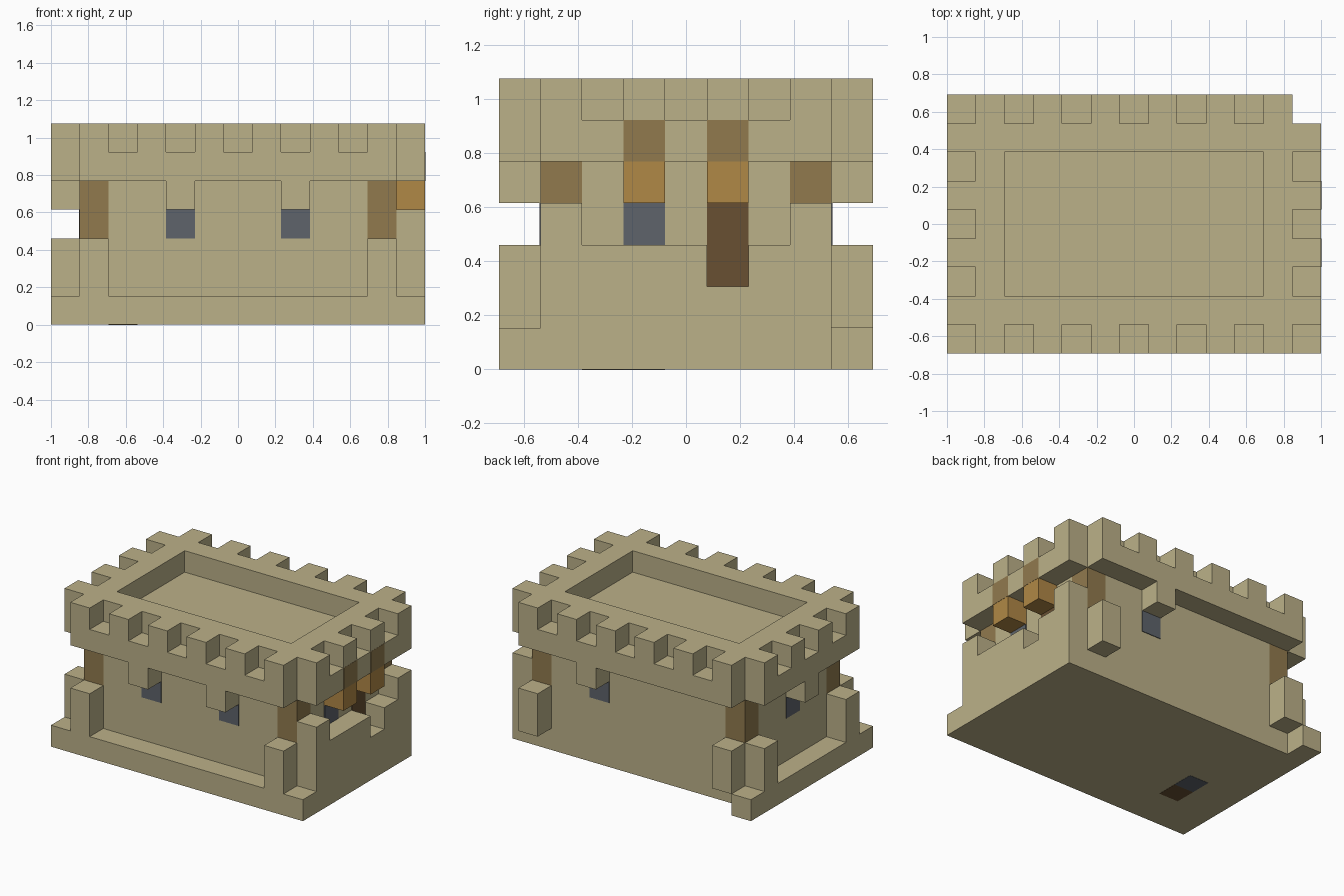
import bpy
import bmesh
from mathutils import Vector

cube = bpy.data.objects.get("Cube")
if cube:
    bpy.data.objects.remove(cube)

# The fort is laid out on a block grid: 13 wide, 9 deep, 7 high
W, D = 13, 9
U = 2 / W
T = 0.03  # plate thickness in blocks


def material(name, rgb):
    m = bpy.data.materials.new(name)
    m.use_nodes = True
    m.diffuse_color = (*rgb, 1)
    m.node_tree.nodes["Principled BSDF"].inputs["Base Color"].default_value = (*rgb, 1)
    return m


stone = material("sandstone", (0.50, 0.44, 0.25))
wood = material("wood", (0.283, 0.195, 0.076))
amber = material("light wood", (0.434, 0.246, 0.061))
dark = material("dark wood", (0.138, 0.08, 0.032))
slate = material("blue grey", (0.112, 0.127, 0.147))


def place(p):
    return Vector(((p[0] - W / 2) * U, (p[1] - D / 2) * U, p[2] * U))


def finish(name, bm, mat):
    bmesh.ops.recalc_face_normals(bm, faces=bm.faces)
    mesh = bpy.data.meshes.new(name)
    bm.to_mesh(mesh)
    bm.free()
    mesh.materials.append(mat)
    obj = bpy.data.objects.new(name, mesh)
    bpy.context.collection.objects.link(obj)
    return obj


def boxes(name, mat, spans):
    """One object from boxes, each given by its low and high grid corners."""
    bm = bmesh.new()
    for lo, hi in spans:
        a, b = place(lo), place(hi)
        for v in bmesh.ops.create_cube(bm, size=1)["verts"]:
            v.co = Vector([(p + q) / 2 + c * (q - p) for p, q, c in zip(a, b, v.co)])
    return finish(name, bm, mat)


def block(x, y, z, h=1):
    return (x, y, z), (x + 1, y + 1, z + h)


def prism(name, mat, outline, start, end):
    """Extrude a closed outline of grid points from start to end."""
    bm = bmesh.new()
    base = Vector(start)
    face = bm.faces.new([bm.verts.new(place(base + Vector(p))) for p in outline])
    new = bmesh.ops.extrude_face_region(bm, geom=[face])["geom"]
    move = place(end) - place(start)
    for v in new:
        if isinstance(v, bmesh.types.BMVert):
            v.co += move
    return finish(name, bm, mat)


def plus(x0, y0, x1, y1):
    """Rectangle outline with a one-block notch at every corner."""
    return [(x0 + 1, y0, 0), (x1 - 1, y0, 0), (x1 - 1, y0 + 1, 0), (x1, y0 + 1, 0),
            (x1, y1 - 1, 0), (x1 - 1, y1 - 1, 0), (x1 - 1, y1, 0), (x0 + 1, y1, 0),
            (x0 + 1, y1 - 1, 0), (x0, y1 - 1, 0), (x0, y0 + 1, 0), (x0 + 1, y0 + 1, 0)]


# Plinth along the front and one side, with the main walls behind it
prism("plinth", stone,
      [(0, 0, 0), (13, 0, 0), (13, 1, 0), (1, 1, 0), (1, 9, 0), (0, 9, 0)],
      (0, 0, 0), (0, 0, 1))
boxes("lower_walls", stone, [((1, 1, 0), (12, 8, 3))])
prism("upper_walls", stone, plus(1, 1, 12, 8), (0, 0, 3), (0, 0, 5))

# Outer wall on the door side, with a raised end each way and a door gap
prism("door_side_wall", stone,
      [(0, 1, 0), (0, 8, 0), (0, 8, 4), (0, 7, 4), (0, 7, 3), (0, 6, 3),
       (0, 6, 2), (0, 5, 2), (0, 5, 3), (0, 2, 3), (0, 2, 4), (0, 1, 4)],
      (12, 0, 0), (13, 0, 0))

# Buttresses beside the corners
boxes("buttresses", stone,
      [block(x, y, 1, 2) for x, y in ((1, 0), (11, 0), (1, 8), (11, 8), (0, 1), (0, 7))])

# Timber posts in the upper wall corners
boxes("corner_posts", wood, [block(x, y, 3, 2) for x in (1, 11) for y in (1, 7)])

# Overhanging roof, its rim around the sunken deck, and the battlements
prism("roof", stone, plus(0, 0, W, D), (0, 0, 5), (0, 0, 6))
boxes("roof_rim", stone, [((1, 1, 6), (12, 2, 7)), ((1, 7, 6), (12, 8, 7)),
                          ((1, 2, 6), (2, 7, 7)), ((11, 2, 6), (12, 7, 7))])
boxes("battlements", stone,
      [block(x, y, 6) for x in range(1, W, 2) for y in (0, D - 1)]
      + [block(x, y, 6) for y in range(1, D, 2) for x in (0, W - 1)])

# Brackets under the overhang
boxes("stone_brackets", stone,
      [block(x, y, 4) for x, y in ((4, 0), (8, 0), (8, 8), (0, 4))])
boxes("timber_brackets", amber, [block(12, y, 4) for y in (3, 5)])
boxes("timber_beam_ends", wood, [((13 - T, y, 5), (13 + T / 3, y + 1, 6)) for y in (3, 5)])

# Windows and door as thin plates on the walls
boxes("windows", slate,
      [((x, 1 - T, 3), (x + 1, 1, 4)) for x in (4, 8)]
      + [((8, 8, 3), (9, 8 + T, 4)),
         ((1 - T, 4, 3), (1, 5, 4)),
         ((12, 3, 3), (12 + T, 4, 4))])
boxes("door", dark, [((12, 5, 2), (12 + T, 6, 4))])

# Two coloured tiles in the underside
boxes("slate_floor_tile", slate, [((2, 3, -T / 3), (3, 4, T))])
boxes("wood_floor_tile", dark, [((2, 2, -T / 3), (3, 3, T))])
